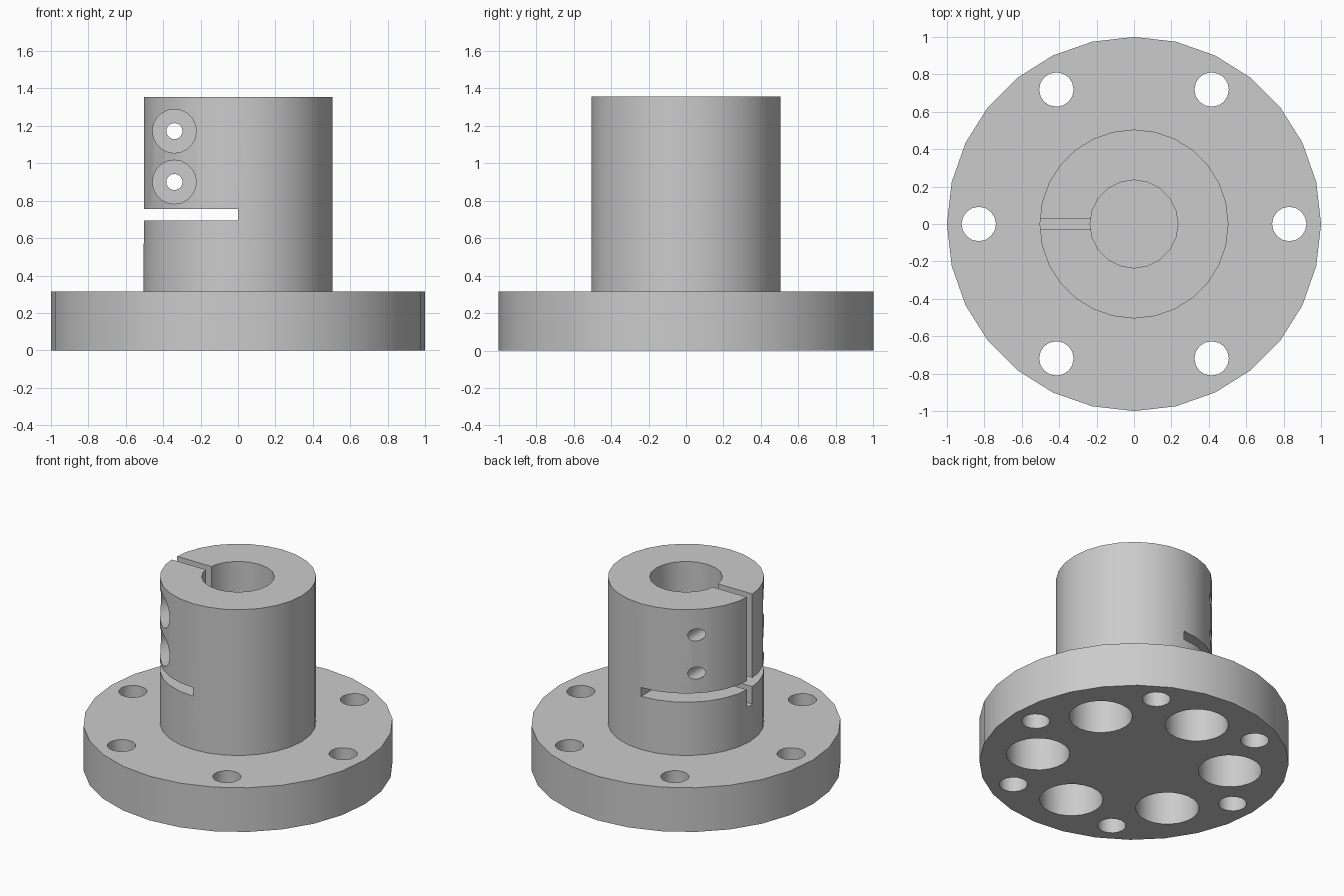
import bpy
import math

cube = bpy.data.objects.get("Cube")
if cube:
    bpy.data.objects.remove(cube, do_unlink=True)

# Main sizes
FLANGE_R, FLANGE_H = 1.0, 0.315
HUB_R, HUB_TOP, BORE_R = 0.505, 1.355, 0.235

grey = bpy.data.materials.new("machined_grey")
grey.use_nodes = True
colour = (0.6, 0.6, 0.6, 1)
grey.diffuse_color = colour
grey.node_tree.nodes["Principled BSDF"].inputs["Base Color"].default_value = colour


def cylinder(name, radius, start, end, sides, x=0, y=0):
    """Upright cylinder between two heights."""
    bpy.ops.mesh.primitive_cylinder_add(
        vertices=sides, radius=radius, depth=end - start,
        location=(x, y, (start + end) / 2))
    ob = bpy.context.object
    ob.name = name
    return ob


def cross_cylinder(name, radius, start, end, x, z):
    """Cylinder running front to back between two y positions."""
    bpy.ops.mesh.primitive_cylinder_add(
        vertices=20, radius=radius, depth=end - start,
        location=(x, (start + end) / 2, z), rotation=(math.pi / 2, 0, 0))
    ob = bpy.context.object
    ob.name = name
    return ob


def box(name, low, high):
    bpy.ops.mesh.primitive_cube_add(
        size=1, location=[(a + b) / 2 for a, b in zip(low, high)])
    ob = bpy.context.object
    ob.name = name
    ob.scale = [b - a for a, b in zip(low, high)]
    return ob


def carve(target, cutters):
    """Subtract each cutter in turn, then discard it."""
    for cutter in cutters:
        cutter.hide_render = True
        mod = target.modifiers.new("cut", "BOOLEAN")
        mod.operation = "DIFFERENCE"
        mod.solver = "EXACT"
        mod.object = cutter
        bpy.ops.object.select_all(action="DESELECT")
        target.select_set(True)
        bpy.context.view_layer.objects.active = target
        bpy.ops.object.modifier_apply(modifier=mod.name)
        bpy.data.objects.remove(cutter, do_unlink=True)


def finish(ob):
    ob.data.materials.clear()
    ob.data.materials.append(grey)
    bpy.ops.object.select_all(action="DESELECT")
    ob.select_set(True)
    bpy.context.view_layer.objects.active = ob
    bpy.ops.object.shade_smooth_by_angle(angle=math.radians(32))


# Flange with six through holes and six blind pockets underneath
flange = cylinder("flange", FLANGE_R, 0, FLANGE_H, 28)
cutters = []
for i in range(6):
    a = i * math.pi / 3
    cutters.append(cylinder("bolt_hole", 0.092, -0.1, 0.5, 16,
                            0.83 * math.cos(a), 0.83 * math.sin(a)))
    b = a + math.pi / 6
    cutters.append(cylinder("pocket", 0.205, -0.1, 0.26, 24,
                            0.63 * math.cos(b), 0.63 * math.sin(b)))
carve(flange, cutters)
finish(flange)

# Split clamping hub with bore, slots and two counterbored screw holes
hub = cylinder("clamping_hub", HUB_R, FLANGE_H, HUB_TOP, 28)
cutters = [
    cylinder("bore", BORE_R, 0.2, 1.5, 20),
    box("clamp_slot", (-0.7, -0.03, 0.57), (-0.1, 0.03, 1.5)),
    box("relief_slot", (-0.7, -0.7, 0.695), (0, 0.7, 0.757)),
]
for z in (0.9, 1.172):
    cutters.append(cross_cylinder("screw_hole", 0.043, -0.7, 0.7, -0.34, z))
    cutters.append(cross_cylinder("counterbore", 0.117, -0.7, -0.15, -0.34, z))
carve(hub, cutters)
finish(hub)
